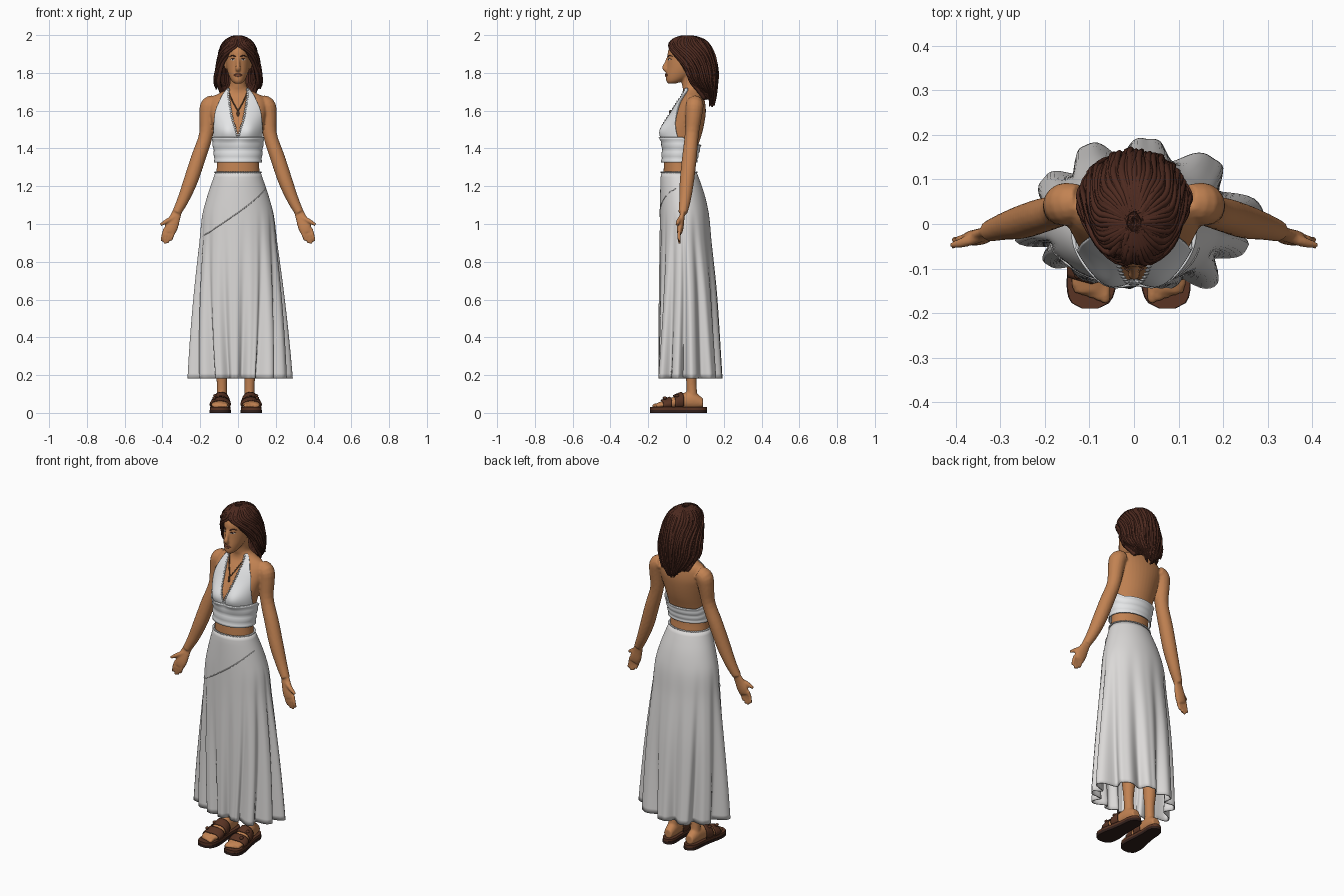
import bpy, bmesh, math, random
from mathutils import Vector

if "Cube" in bpy.data.objects:
    bpy.data.objects.remove(bpy.data.objects["Cube"])
random.seed(4)
rad, pi = math.radians, math.pi

def material(name, r, g, b):
    m = bpy.data.materials.new(name)
    m.diffuse_color = (r, g, b, 1)
    m.use_nodes = True
    m.node_tree.nodes["Principled BSDF"].inputs["Base Color"].default_value = m.diffuse_color
    return m

SKIN = material("skin", .54, .225, .085)
HAIR = material("dark_brown_hair", .075, .023, .014)
TOP = material("white_cotton", .78, .79, .80)
SKIRT = material("off_white_linen", .71, .695, .685)
LEATHER = material("brown_leather", .10, .034, .017)
SOLE = material("dark_sole", .03, .014, .011)
LIP = material("lip", .36, .12, .06)
CORD = material("cord", .12, .06, .03)
EYE = material("eye_white", .6, .52, .45)

def sample(keys, t):
    """Smooth interpolation of rows (t, a, b, ...)."""
    if t <= keys[0][0]: return keys[0][1:]
    if t >= keys[-1][0]: return keys[-1][1:]
    i = max(k for k in range(len(keys) - 1) if keys[k][0] <= t)
    p, q = keys[i], keys[i + 1]
    a, b = keys[max(i - 1, 0)], keys[min(i + 2, len(keys) - 1)]
    h = q[0] - p[0]
    s = (t - p[0]) / h
    return [(2*s**3 - 3*s*s + 1) * p[c] + (3*s*s - 2*s**3) * q[c]
            + (s**3 - 2*s*s + s) * h * (q[c] - a[c]) / (q[0] - a[0])
            + (s**3 - s*s) * h * (b[c] - p[c]) / (b[0] - p[0]) for c in range(1, len(p))]

def loft(bm, rows, wrap=True, caps=True):
    vs = [[bm.verts.new(p) for p in r] for r in rows]
    n = len(rows[0])
    for a, b in zip(vs, vs[1:]):
        for i in range(n if wrap else n - 1):
            j = (i + 1) % n
            bm.faces.new((a[i], a[j], b[j], b[i]))
    if wrap and caps:
        bm.faces.new(vs[0]); bm.faces.new(vs[-1])

def tube(bm, pts, steps=10, sides=10, flat=1, ref=(0, 1, 0)):
    """Tube through points (x, y, z, radius), flattened along ref."""
    keys = [(i, *p) for i, p in enumerate(pts)]
    P = [sample(keys, (len(pts) - 1) * k / steps) for k in range(steps + 1)]
    rows = []
    for k, p in enumerate(P):
        d = Vector(P[min(k + 1, steps)][:3]) - Vector(P[max(k - 1, 0)][:3])
        a = d.cross(Vector(ref)).normalized()
        b = a.cross(d).normalized()
        rows.append([Vector(p[:3]) + p[3] * (a * math.cos(w) + b * flat * math.sin(w))
                     for w in (2 * pi * i / sides for i in range(sides))])
    loft(bm, rows)

def ball(bm, c, r):
    vs = bmesh.ops.create_uvsphere(bm, u_segments=12, v_segments=8, radius=1)["verts"]
    for v in vs:
        v.co = [c[i] + v.co[i] * r[i] for i in range(3)]

def finish(bm, name, mat, angle=60, solid=0):
    bmesh.ops.recalc_face_normals(bm, faces=bm.faces)
    me = bpy.data.meshes.new(name)
    bm.to_mesh(me); bm.free()
    me.materials.append(mat)
    me.shade_smooth()
    me.set_sharp_from_angle(angle=rad(angle))
    ob = bpy.data.objects.new(name, me)
    bpy.context.collection.objects.link(ob)
    if solid:
        m = ob.modifiers.new("thickness", "SOLIDIFY")
        m.thickness, m.offset = solid, -1
    return ob

def oval(keys, z, th, off=0):
    """Point on a body section; th is measured from the front."""
    rx, yf, yb = sample(keys, z)
    return Vector(((rx + off) * math.sin(th), (yf + yb) / 2 - ((yb - yf) / 2 + off) * math.cos(th), z))

# section tables: height, half width, front y, back y
TORSO = [(1.2, .12, -.12, .06), (1.27, .115, -.119, .05), (1.33, .111, -.116, .045), (1.4, .116, -.112, .06),
         (1.48, .128, -.112, .085), (1.55, .142, -.095, .1), (1.6, .152, -.07, .105), (1.65, .15, -.04, .1),
         (1.68, .125, -.02, .092), (1.705, .07, -.015, .085), (1.73, .046, -.02, .075), (1.8, .044, -.03, .07)]
HEAD = [(1.743, .016, -.095, -.055), (1.755, .032, -.104, -.02), (1.79, .05, -.106, .04), (1.83, .061, -.101, .08),
        (1.87, .065, -.098, .1), (1.92, .062, -.094, .1), (1.96, .045, -.065, .08), (1.98, .015, -.02, .03)]
MANE = [(1.62, .065, .04, .135), (1.65, .085, .02, .142), (1.7, .103, -.02, .15), (1.75, .117, -.06, .155),
        (1.8, .113, -.08, .157), (1.85, .104, -.086, .152), (1.9, .095, -.09, .14), (1.95, .076, -.084, .115),
        (1.98, .045, -.055, .075), (1.992, .01, -.01, .02)]

def chest(z, th, off=0):
    p = oval(TORSO, z, th, off)
    if math.cos(th) > 0:
        p.y -= .03 * math.exp(-((abs(p.x) - .06)**2 + (z - 1.49)**2) / .0032) * min(1, 3 * math.cos(th))
    return p

def turn(n): return [2 * pi * i / n for i in range(n)]
def span(a, b, n): return [a + (b - a) * i / n for i in range(n + 1)]

CX = -.012                                     # stance offset of the feet
FOOT = [(-.172, .036, .03, .011), (-.13, .042, .046, .019), (-.08, .05, .045, .03), (-.02, .062, .036, .042),
        (.04, .065, .033, .045), (.09, .052, .025, .026)]   # y, centre z, half width, half height

def foot_x(s, y): return CX + s * (.073 - .06 * (y - .04))

# body: torso, head, arms, hands, legs and feet fused together
bm = bmesh.new()
loft(bm, [[chest(z, t) for t in turn(40)] for z in span(1.2, 1.8, 40)])
loft(bm, [[oval(HEAD, z, t) for t in turn(32)] for z in span(1.743, 1.98, 24)])
tube(bm, [(0, -.095, 1.88, .008), (0, -.106, 1.85, .01), (0, -.113, 1.826, .014), (0, -.1, 1.812, .012)])
for s in (1, -1):
    ball(bm, (s * .066, .005, 1.845), (.008, .016, .027))
    tube(bm, [(s*.12, .05, 1.645, .04), (s*.152, .045, 1.625, .048), (s*.161, .04, 1.57, .044),
              (s*.17, .03, 1.47, .037), (s*.21, .018, 1.35, .039), (s*.25, .005, 1.23, .038),
              (s*.29, -.005, 1.13, .031), (s*.325, -.016, 1.06, .024)], 24, 16)
    tube(bm, [(s*.318, -.013, 1.075, .024), (s*.335, -.023, 1.03, .03), (s*.352, -.03, .985, .035),
              (s*.362, -.034, .955, .03)], 10, 14, .5)
    tube(bm, [(s*.338, -.025, 1.035, .014), (s*.378, -.04, 1.015, .012), (s*.41, -.048, .995, .008)])
    for i in range(4):
        x, tip = .337 + .0165 * i, (.912, .898, .895, .908)[i]
        tube(bm, [(s*x, -.033, .975, .0095), (s*(x+.01), -.037, .94, .0095), (s*(x+.018), -.034, tip, .007)])
    tube(bm, [(CX+s*.08, 0, 1.0, .078), (CX+s*.08, 0, .75, .07), (CX+s*.075, .01, .5, .05), (CX+s*.075, .03, .38, .048),
              (CX+s*.074, .028, .2, .03), (CX+s*.073, .03, .13, .027), (CX+s*.073, .035, .06, .03)], 24, 16)
    loft(bm, [[(foot_x(s, y) + rx * math.cos(w), y, cz + rz * math.sin(w)) for w in turn(18)]
              for y in span(-.155, .09, 16) for cz, rx, rz in [sample(FOOT, y)]])
    for i in range(5):                         # toes, big one on the inner side
        x, y = foot_x(s, -.15) + s * (-.032 + .0165 * i), -.178 + .006 * i
        tube(bm, [(x, -.13, .044, .012), (x, y + .012, .038, .0115 - .0008 * i), (x, y, .036, .006)], ref=(0, 0, 1))
body = finish(bm, "body", SKIN)
m = body.modifiers.new("fuse", "REMESH")
m.mode, m.voxel_size, m.use_smooth_shade = "VOXEL", .0055, True
m = body.modifiers.new("soften", "SMOOTH")
m.factor, m.iterations = .5, 3

# face details
def face(x, z, off=.003):
    return oval(HEAD, z, math.asin(x / (sample(HEAD, z)[0] + off)), off)

def patch(bm, cx, cz, w, h, off):
    bm.faces.new([bm.verts.new(face(cx + w * math.cos(a), cz + h * math.sin(a), off)) for a in turn(14)])

for name, mat, w, h, off in (("eyes", EYE, .012, .005, .003), ("irises", SOLE, .005, .0048, .0045)):
    bm = bmesh.new()
    for s in (1, -1): patch(bm, s * .028, 1.871, w, h, off)
    finish(bm, name, mat)
bm = bmesh.new()
for s in (1, -1):
    tube(bm, [(*face(s * x, z, .001), r) for x, z, r in ((.013, 1.886, .003), (.03, 1.892, .003), (.045, 1.886, .0015))])
    tube(bm, [(*face(s * x, z, .002), .0015) for x, z in ((.015, 1.87), (.028, 1.877), (.041, 1.871))])
finish(bm, "eyebrows", HAIR)
bm = bmesh.new()
for z, r in ((1.793, .005), (1.785, .006)):
    tube(bm, [(*face(x, (z + 1.789) / 2 if x else z, 0), r if not x else .002) for x in (-.022, 0, .022)], ref=(0, 0, 1))
finish(bm, "lips", LIP)

# hair: rippled shell plus loose locks following it
HAIRLINE = [(1.62, 140), (1.65, 125), (1.7, 100), (1.75, 82), (1.8, 75), (1.85, 63), (1.9, 40), (1.94, 8), (1.95, 0), (2, 0)]
def mane(z, u, off=0):
    t = rad(max(0, sample(HAIRLINE, z)[0]))
    return oval(MANE, z, t + (2 * pi - 2 * t) * u, off)

bm = bmesh.new()
loft(bm, [[mane(z, u, -.004 + .003 * math.cos(u * 200)) for u in span(0, 1, 120)]
          for z in span(1.665, 1.98, 30) + [1.988, 1.992]], wrap=False)
finish(bm, "hair_shell", HAIR, 180, .018)
bm = bmesh.new()
for k in range(120):
    u = (k + random.random() * .8) / 120
    back = 1 - abs(2 * u - 1)
    end = 1.735 - .1 * min(1, back * 1.6) + random.uniform(-.015, .03)
    wave, ph, off = random.uniform(.004, .014), random.random() * 6, random.uniform(-.003, .004)
    pts = []
    for i in range(14):
        t = i / 13
        z = 1.99 - (1.99 - end) * t**1.6
        w = u + wave * t * math.sin(ph + 9 * t)
        pts.append((*mane(z, min(1, max(0, w)), off + .01 * t * math.sin(ph + 6 * t)), .0085 - .005 * t**3))
    tube(bm, pts, 18, 6, 1, (.5, .8, .33))
finish(bm, "hair_locks", HAIR, 80)

# halter top: band all round, two cups rising into neck straps
CUP = [(1.455, 0, .13), (1.5, .012, .131), (1.55, .028, .127), (1.6, .038, .12), (1.65, .046, .1),
       (1.69, .051, .08), (1.72, .048, .056)]
def cup(z, u, s, off=.009):
    a, b = sample(CUP, z)
    rx = sample(TORSO, z)[0] + off
    ta, tb = math.asin(min(1, a / rx)), math.asin(min(1, b / rx))
    return chest(z, s * (ta + (tb - ta) * u), off)

bm = bmesh.new()
rows = []
for v in span(0, 1, 12):
    rows.append([chest(1.325 + v * (.095 + .04 * min(1, max(0, 1 + 1.6 * math.cos(t)))), t,
                       .009 + .002 * math.cos(v * 6 * pi)) for t in turn(64)])
loft(bm, rows, caps=False)
finish(bm, "top_band", TOP, 60, .006)
bm = bmesh.new()
for s in (1, -1):
    loft(bm, [[cup(z, u, s) for u in span(0, 1, 16)] for z in span(1.45, 1.72, 24)], wrap=False)
finish(bm, "top_cups", TOP, 60, .006)
bm = bmesh.new()
for s in (1, -1):                              # scalloped neckline lace
    for z in span(1.46, 1.71, 20):
        ball(bm, cup(z, 0, s, .01), (.006, .003, .006))
for t in turn(56):                             # lace on the waist edge of the skirt
    ball(bm, oval([(1.27, .12, -.13, .056), (1.3, .12, -.13, .056)], 1.274, t), (.006, .006, .004))
finish(bm, "lace_trim", TOP)

# necklace
bm = bmesh.new()
for s in (1, -1):
    tube(bm, [(*chest(z, s * math.asin(x / sample(TORSO, z)[0]), .004), .003)
              for z, x in ((1.71, .05), (1.67, .037), (1.63, .018), (1.6, .001))], 12, 6)
ball(bm, chest(1.585, 0, .006), (.007, .005, .02))
finish(bm, "necklace", CORD)

# skirt: oval at the waist, flaring into uneven rounded folds at the hem
WAIST = [(.18, .235, -.145, .15), (.6, .214, -.143, .145), (.9, .196, -.139, .127), (1.05, .187, -.138, .12),
         (1.15, .162, -.137, .1), (1.25, .128, -.134, .066), (1.275, .119, -.13, .055)]
FOLDS = [(-172, .27), (-155, .215), (-129, .165), (-98, .145), (-63, .16), (-39, .228), (-12, .26), (6, .292),
         (39, .232), (81, .193), (122, .208), (153, .227), (188, .27)]   # angle, reach
def skirt(z, th, off=0):
    deg = (math.degrees(th) - 90 + 172) % 360 - 172
    i = max(k for k in range(12) if FOLDS[k][0] <= deg + 1e-6)
    (a, ra), (b, rb) = FOLDS[i], FOLDS[i + 1]
    t = (deg - a) / (b - a)
    r = (ra + (rb - ra) * t) * (1 - .23 * math.sin(pi * t)**4)
    hem = Vector((r * math.cos(rad(deg)), r * math.sin(rad(deg)), z))
    w = (max(0, 1.1 - z) / .92)**1.3
    return oval(WAIST, z, th, off).lerp(hem, w)

bm = bmesh.new()
loft(bm, [[skirt(z, t) for t in turn(180)] for z in span(.182, 1.275, 40)], caps=False)
finish(bm, "skirt", SKIRT, 80, .006)
bm = bmesh.new()                               # diagonal hip seam
tube(bm, [(*skirt(1.06 - .13 * math.sin(-t), t, .0005), .0025) for t in span(-1.3, 1.3, 16)], 40, 6)
finish(bm, "skirt_seam", SKIRT)

# sandals: contoured sole, footbed and two wide straps each
SHAPE = [(-.19, .018), (-.18, .04), (-.155, .053), (-.11, .056), (-.05, .047), (.02, .04), (.07, .039), (.1, .027), (.11, .012)]
for s, side in ((1, "left"), (-1, "right")):
    for name, mat, z0, z1, grow in (("sole", SOLE, 0, .016, 0), ("footbed", LEATHER, .016, .03, -.002)):
        bm = bmesh.new()
        ys = span(-.19, .11, 24)
        edge = [(foot_x(s, y) + k * (sample(SHAPE, y)[0] + grow), y) for k, seq in ((1, ys), (-1, ys[::-1])) for y in seq]
        loft(bm, [[(x, y, z) for x, y in edge] for z in (z0, z1)])
        finish(bm, side + "_" + name, mat, 40)
    bm = bmesh.new()
    for y0, y1 in ((-.135, -.088), (-.07, -.025)):
        rows = []
        for y in span(y0, y1, 5):
            cz, rx, rz = sample(FOOT, y)
            rows.append([(foot_x(s, y) + (rx + .009) * math.cos(w), y + .015 * abs(math.cos(w)),
                          max(.022, cz + (rz + .009) * math.sin(w))) for w in span(-.6, pi + .6, 24)])
        loft(bm, rows, wrap=False)
        ball(bm, (foot_x(s, y0) + s * .03, (y0 + y1) / 2, sample(FOOT, (y0 + y1) / 2)[0] + .034), (.01, .012, .008))
    finish(bm, side + "_sandal_straps", LEATHER, 60, .006)
